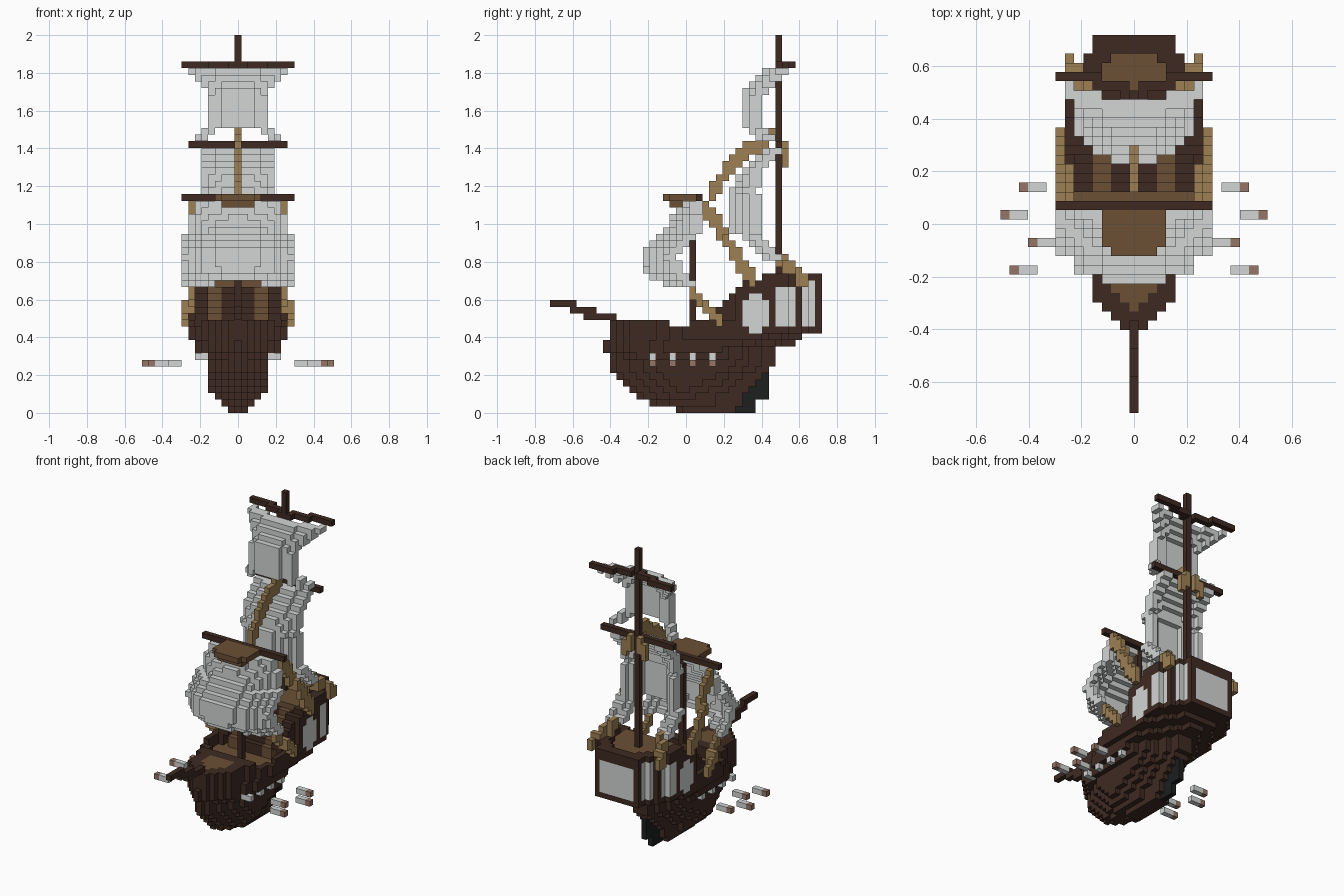
import bpy
import bmesh

if "Cube" in bpy.data.objects:
    bpy.data.objects.remove(bpy.data.objects["Cube"])

V = 2 / 57  # edge length of one block


def material(name, rgb):
    lin = [((c / 255 + 0.055) / 1.055) ** 2.4 for c in rgb] + [1]
    m = bpy.data.materials.new(name)
    m.use_nodes = True
    m.diffuse_color = lin
    m.node_tree.nodes["Principled BSDF"].inputs["Base Color"].default_value = lin
    return m


DARK, DECK, ROPE, CLOTH, BLACK, RUST = range(6)
MATERIALS = [material("dark wood", (62, 42, 34)), material("deck wood", (107, 80, 53)),
             material("rope tan", (157, 128, 84)), material("sail white", (211, 214, 213)),
             material("rudder black", (29, 30, 31)), material("shot copper", (150, 118, 103))]

taken = set()
parts = {}


def put(part, i, j, k, mat, mirror=False):
    """Place one block, optionally with its mirror twin."""
    for x in {i, -i} if mirror else {i}:
        if (x, j, k) not in taken:
            taken.add((x, j, k))
            parts.setdefault(part, {})[(x, j, k)] = mat


def box(part, xs, ys, zs, mat, mirror=False):
    for i in range(xs[0], xs[1] + 1):
        for j in range(ys[0], ys[1] + 1):
            for k in range(zs[0], zs[1] + 1):
                put(part, i, j, k, mat, mirror)


def lerp(points, t):
    for (a, u), (b, w) in zip(points, points[1:]):
        if t <= b:
            return u + (w - u) * (t - a) / (b - a)
    return points[-1][1]


def rope(part, a, b, mirror=True):
    for n in range(61):
        i, j, k = (round(p + (q - p) * n / 60) for p, q in zip(a, b))
        put(part, i, j, k, ROPE, mirror)
        put(part, i, j, k - 1, ROPE, mirror)


def sail(part, centre, width, sag, legs, leg_width):
    """Billowing cloth by height; only the corners reach the lowest layers."""
    bottom, top = centre[0][0], centre[-1][0]
    for k in range(bottom, top + 1):
        w = round(lerp(width, k))
        first = w - leg_width + 1 if k < bottom + legs else 0
        for i in range(first, w + 1):
            j = round(lerp(centre, k) + lerp(sag, k) * (i / w) ** 2)
            box(part, (i, i), (j, j + 1), (k, k), CLOTH, True)


# Hull lines by layer
BOW = [-1, -5, -7, -8, -9, -10, -11, -11, -11, -12, -12, -11]
STERN = [7, 8, 8, 9, 10, 11, 12, 13, 13, 13, 16, 17, 20]
BEAM = [1, 2, 3, 4, 4, 4, 4, 4, 5, 6, 6, 7]


def at(line, k):
    return line[min(k, len(line) - 1)]


def half(j, k):
    """Half width of the hull, or -1 outside it."""
    d, e = j - at(BOW, k), at(STERN, k) - j
    if d < 0 or e < 0:
        return -1
    if k < 8:
        fore = 0.5 * d + 0.5
    else:
        fore = d + (k > 10) if d < 4 else 4 + max(0, d - 5) / 2
    if k < 11:
        aft = 1 + (0.2 + 0.05 * k) * e
    else:
        aft = min(4, k - 8) + 0.7 * e
    beam = 6 if k > 13 and j < 8 else at(BEAM, k)
    return int(min(fore, aft, beam))


def wall_top(j):
    if j < 1:
        return 13 if j < -2 else 12
    return 20 if j >= 12 else min(19, max(13, j + 10))


def deck_level(j):
    if j < -2:
        return 13
    return 19 if j >= 10 else 11


# Cabin windows: y range, z range
WINDOWS = [(9, 12, 12, 17), (14, 16, 13, 18), (18, 19, 13, 19)]


def is_window(i, j, k):
    if j == 20:
        return abs(i) <= 3 and 13 <= k <= 18
    for a, b, c, d in WINDOWS:
        if a <= j <= b and c <= k <= d:
            return j > 12 or not (j in (a, b) and k in (c, d))
    return False


for k in range(21):
    for j in range(-12, 21):
        h = half(j, k)
        deck = deck_level(j)
        thick = 1 if -2 <= j <= 3 else 2
        if k > wall_top(j):
            continue
        for i in range(-h, h + 1):
            reach = min(h, half(j - 1, k), half(j + 1, k))
            rim = abs(i) > reach - thick or j in (-4, -3, 19)
            shell = abs(i) > min(h - 1, half(j - 1, k), half(j + 1, k))
            if k > deck and not rim:
                continue
            if shell and is_window(i, j, k):
                put("cabin_windows", i, j, k, CLOTH)
            else:
                put("hull", i, j, k, DECK if k == deck and not rim else DARK)

# Cabin front with a stair on each side
for j in range(4, 10):
    box("cabin_front", (-2, 2), (j, j), (12, j + 9), DARK)
    box("stairs", (3, 4), (j, j), (12, j + 9), DECK, True)

# Rudder
for k in range(6):
    box("rudder", (0, 0), (at(STERN, k) + 1, 10 if k < 2 else 12), (k, k), BLACK)

# Bowsprit
for j0, j1, k in [(-15, -11, 14), (-17, -14, 15), (-20, -17, 16)]:
    box("bowsprit", (0, 0), (j0, j1), (k, k), DARK)

# Masts and yards
box("fore_mast", (0, 0), (1, 1), (12, 31), DARK)
box("main_mast", (0, 0), (14, 14), (20, 56), DARK)
box("fore_yard", (-8, 8), (2, 2), (32, 32), DARK)
box("main_yard", (-7, 7), (14, 14), (40, 40), DARK)
for i0, i1, j in [(0, 1, 14), (1, 4, 15), (4, 8, 16)]:
    box("top_yard", (i0, i1), (j, j), (52, 52), DARK, True)

# Lookout platform
for j in range(-3, 2):
    w = 2 if j == -3 else 3
    box("lookout", (-w, w), (j, j), (32, 32), DECK)
box("lookout", (-2, 2), (-2, 0), (31, 31), DECK)

# Sails
sail("fore_sail", [(19, -4), (21, -6), (24, -6), (28, -2.4), (31, 0)],
     [(19, 8), (25, 8), (28, 7), (31, 6)],
     [(19, 4), (23, 3.4), (27, 4), (31, 1)], 1, 5)
sail("main_sail", [(23, 11), (25, 9), (27, 7), (33, 7), (36, 8.6), (39, 12)],
     [(23, 6), (30, 5), (39, 5)], [(23, 2), (30, 3), (39, 1)], 4, 3)
sail("top_sail", [(41, 10), (43, 9), (48, 9), (49, 10), (50, 11), (51, 12)],
     [(41, 6), (43, 4), (47, 4), (49, 5), (51, 7)],
     [(41, 2), (43, 1), (47, 1.4), (51, 2)], 2, 2)

# Rigging
rope("fore_stay", (0, 4, 33), (0, 7, 38), False)
rope("fore_stay", (0, 7, 38), (0, 13, 42), False)
rope("shrouds", (7, 3, 31), (8, 10, 20))
rope("fore_sheets", (7, 1, 18), (8, 5, 14))
rope("aft_sheets", (5, 14, 23), (7, 18, 20))
rope("mast_lashing", (1, 15, 40), (2, 15, 38))

# Cannons and flying shot
for j, start in [(-5, 11), (-2, 9), (1, 12), (4, 10)]:
    box("cannons", (4, 6), (j, j), (8, 8), CLOTH, True)
    box("shot", (start, start + 1), (j, j), (7, 7), CLOTH, True)
    put("shot", start + 2, j, 7, RUST, True)

# Turn the blocks of each part into one mesh of outer faces
for name, cells in parts.items():
    bm = bmesh.new()
    corners = {}

    def corner(p):
        if p not in corners:
            corners[p] = bm.verts.new(((p[0] - 0.5) * V, (p[1] - 0.5) * V, p[2] * V))
        return corners[p]

    for cell, mat in cells.items():
        for axis in range(3):
            for side in (0, 1):
                near = list(cell)
                near[axis] += 2 * side - 1
                if tuple(near) in taken:
                    continue
                ring = []
                for u, w in [(0, 0), (1, 0), (1, 1), (0, 1)]:
                    p = list(cell)
                    p[axis] += side
                    p[(axis + 1) % 3] += u
                    p[(axis + 2) % 3] += w
                    ring.append(corner(tuple(p)))
                face = bm.faces.new(ring if side else ring[::-1])
                face.material_index = mat
    mesh = bpy.data.meshes.new(name)
    for m in MATERIALS:
        mesh.materials.append(m)
    bm.to_mesh(mesh)
    bm.free()
    bpy.context.collection.objects.link(bpy.data.objects.new(name, mesh))
